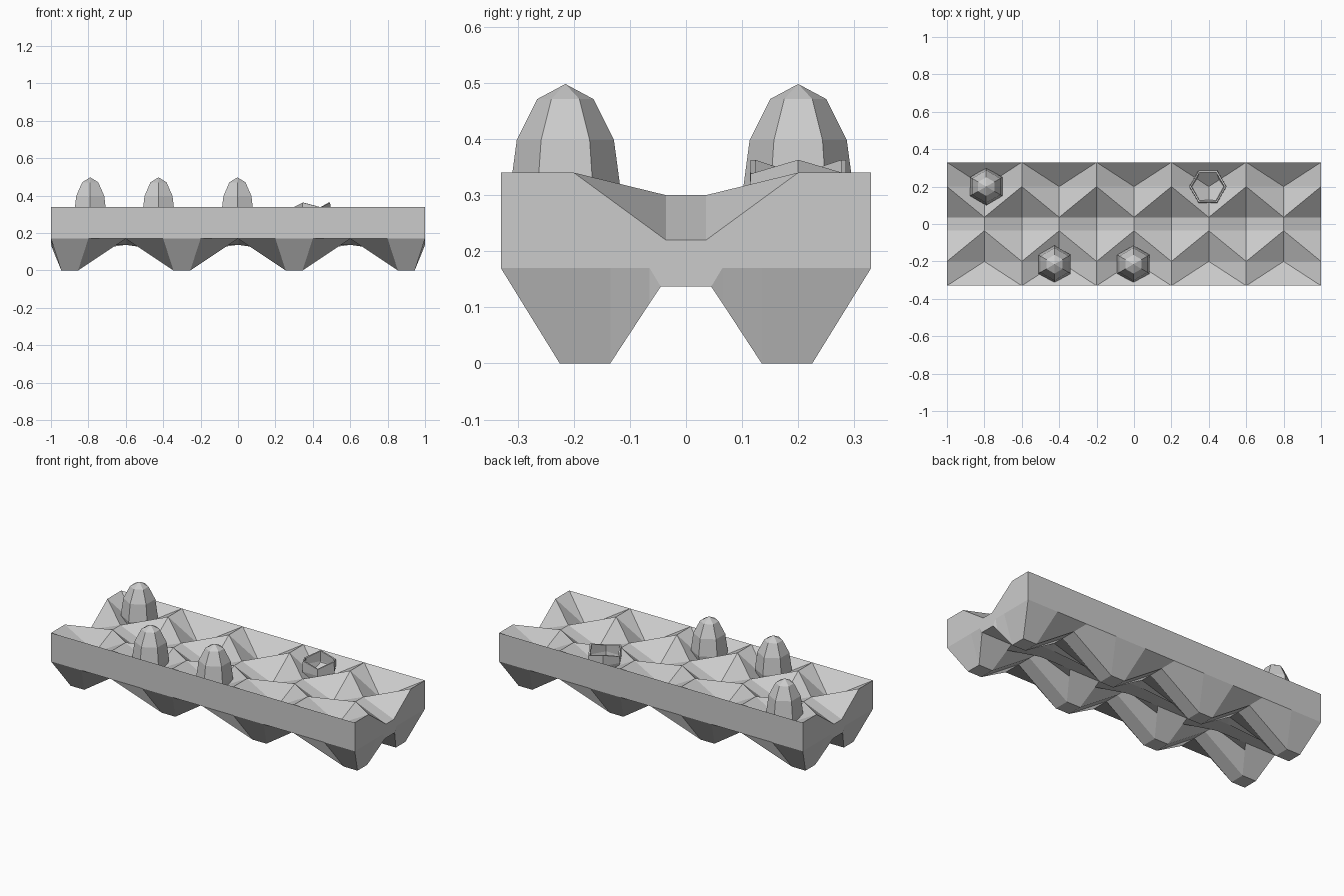
import bpy, bmesh, math

if "Cube" in bpy.data.objects:
    bpy.data.objects.remove(bpy.data.objects["Cube"])


def make_object(name, bm):
    bmesh.ops.recalc_face_normals(bm, faces=bm.faces)
    mesh = bpy.data.meshes.new(name)
    bm.to_mesh(mesh)
    bm.free()
    obj = bpy.data.objects.new(name, mesh)
    bpy.context.collection.objects.link(obj)
    return obj


def face(bm, verts):
    if len(set(verts)) >= 3:
        bm.faces.new(verts)


# --- Tray: faceted upper surface over a footed underside ---
bm = bmesh.new()
RIM, CUP, DIP, PEAK = 0.34, 0.23, 0.22, 0.30

# upper surface: cups and ridges alternate every 0.2 along x
top_rows = [-0.33, -0.2, -0.036, 0.036, 0.2, 0.33]
top = []
for i in range(11):
    cup = i % 2 == 1
    heights = {0.33: RIM, 0.2: CUP if cup else RIM, 0.036: PEAK if cup else DIP}
    top.append([bm.verts.new((-1 + 0.2 * i, y, heights[abs(y)])) for y in top_rows])
for i in range(10):
    hi, lo = (top[i], top[i + 1]) if i % 2 == 0 else (top[i + 1], top[i])
    for j in range(5):
        if j in (0, 3):    # diagonal starts on the ridge column
            face(bm, [hi[j], lo[j], lo[j + 1]] if j == 0 else [hi[j], lo[j], hi[j + 1]])
            face(bm, [hi[j], hi[j + 1], lo[j + 1]] if j == 0 else [lo[j], lo[j + 1], hi[j + 1]])
        elif j == 1:
            face(bm, [hi[j], lo[j], lo[j + 1]])
            face(bm, [hi[j], hi[j + 1], lo[j + 1]])
        elif j == 2:
            face(bm, [hi[j], lo[j], lo[j + 1], hi[j + 1]])
        else:
            face(bm, [lo[j], lo[j + 1], hi[j + 1]])
            face(bm, [lo[j], hi[j], hi[j + 1]])
# redo the inner back slope so its diagonal joins the two high points
bad = [f for f in bm.faces if all(0.03 < v.co.y < 0.21 for v in f.verts)]
bmesh.ops.delete(bm, geom=bad, context='FACES_ONLY')
for i in range(10):
    hi, lo = (top[i], top[i + 1]) if i % 2 == 0 else (top[i + 1], top[i])
    face(bm, [hi[4], hi[3], lo[3]])
    face(bm, [hi[4], lo[3], lo[4]])

# underside: (x at rim, x at foot, is foot) columns
cols = [(-1, -1, 0)]
for c in (-0.9, -0.3, 0.3, 0.9):
    cols += [(c - 0.1, c - 0.045, 1), (c + 0.1, c + 0.045, 1)]
    cols.append((c + 0.3, c + 0.3, 0) if c < 0.8 else (1, 1, 0))
under_rows = [-0.33, -0.225, -0.135, -0.065, -0.045, 0.045, 0.065, 0.135, 0.225, 0.33]
under = []
for xr, xf, foot in cols:
    line = []
    for y in under_rows:
        a = abs(y)
        if a == 0.33:
            x, z = xr, 0.17
        elif a == 0.045:
            x, z = xr, 0.137
        elif a == 0.065:
            x, z = (xr * 0.78 + xf * 0.22, 0.107) if foot else (xr, 0.17)
        else:
            x, z = xf, 0.0 if foot else 0.17
        line.append(bm.verts.new((x, y, z)))
    under.append(line)
for a, b in zip(under, under[1:]):
    for j in range(9):
        face(bm, [a[j], b[j], b[j + 1], a[j + 1]])

# long side walls and profiled ends
for j in (0, -1):
    face(bm, [c[j] for c in top] + [c[j] for c in reversed(under[1:-1])])
for i in (0, -1):
    face(bm, top[i] + under[i][::-1])
bmesh.ops.remove_doubles(bm, verts=bm.verts, dist=0.0005)
make_object("tray", bm)

# --- Whole eggs: six-sided, taller above than below ---
for n, (x, y) in enumerate([(-0.79, 0.2), (-0.425, -0.215), (-0.003, -0.215)]):
    bm = bmesh.new()
    bmesh.ops.create_uvsphere(bm, u_segments=6, v_segments=6, radius=0.1)
    for v in bm.verts:
        v.co.z *= 2.0 if v.co.z > 0 else 1.2
    make_object(f"egg_{n + 1}", bm).location = (x, y, 0.298)

# --- Broken eggshell: open hexagonal cup with a jagged rim ---
bm = bmesh.new()
rings = []
for r, z in [(0.05, 0.2), (0.087, 0.24), (0.1, 0.30), (0.098, None)]:
    rings.append([bm.verts.new((r * math.cos(k * math.pi / 3), r * math.sin(k * math.pi / 3),
                                z or (0.338 if k % 2 else 0.363))) for k in range(6)])
face(bm, rings[0])
for a, b in zip(rings, rings[1:]):
    for k in range(6):
        face(bm, [a[k], a[(k + 1) % 6], b[(k + 1) % 6], b[k]])
shell = make_object("broken_eggshell", bm)
shell.location = (0.395, 0.2, 0)
thickness = shell.modifiers.new("thickness", 'SOLIDIFY')
thickness.thickness = 0.01
thickness.offset = -1
